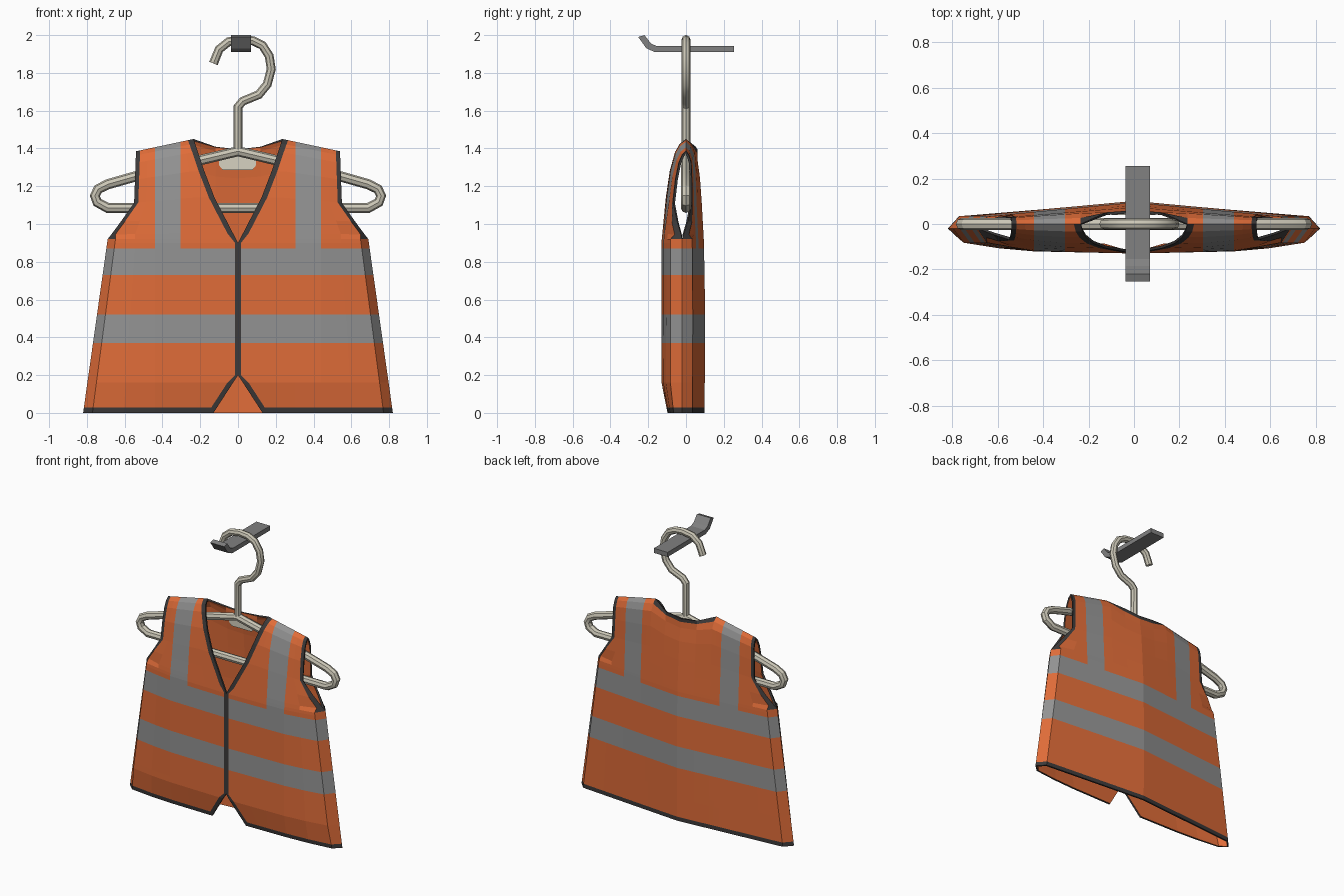
import bpy, bmesh

if "Cube" in bpy.data.objects:
    bpy.data.objects.remove(bpy.data.objects["Cube"])


def mat(name, r, g, b):
    m = bpy.data.materials.new(name)
    m.diffuse_color = (r, g, b, 1)
    m.use_nodes = True
    m.node_tree.nodes["Principled BSDF"].inputs["Base Color"].default_value = m.diffuse_color
    return m


DARK = mat("dark_binding", .045, .042, .042)
SILVER = mat("silver_tape", .29, .29, .29)
ORANGE = mat("orange_fabric", .74, .15, .04)
CREAM = mat("cream_hanger", .60, .57, .47)
LABEL = mat("label_cream", .70, .66, .55)
STEEL = mat("grey_peg", .22, .22, .22)


def lerp(x, pts):
    """Piecewise linear lookup."""
    if x <= pts[0][0]:
        return pts[0][1]
    for (a, p), (b, q) in zip(pts, pts[1:]):
        if x <= b:
            return p + (q - p) * (x - a) / (b - a)
    return pts[-1][1]


def new_object(name, bm, mats):
    me = bpy.data.meshes.new(name)
    bm.to_mesh(me)
    bm.free()
    for m in mats:
        me.materials.append(m)
    ob = bpy.data.objects.new(name, me)
    bpy.context.collection.objects.link(ob)
    return ob


# ---- vest outline tables, all by height ----
ROWS = [0, .028, .16, .2, .37, .52, .73, .87, .9, .92, .95, 1.03, 1.14, 1.28, 1.38, 1.425, 1.45]
INNER = [(0, .13), (.2, 0), (.9, 0), (1.18, .145), (1.45, .235)]
OUTER = [(0, .82), (.92, .69), (1.14, .55), (1.45, .54)]
WIDTH = [(0, .82), (.92, .69), (1.14, .59), (1.45, .585)]
BIND = [(0, .03), (.16, .03), (.2, .016), (.9, .016), (.95, .03)]
SEAM_Y = [(0, -.02), (.92, -.02), (1.45, 0)]
FRONT_Y = [(0, -.10), (.16, -.13), (.9, -.13), (1.14, -.11), (1.28, -.09),
           (1.38, -.062), (1.425, -.035), (1.45, 0)]
BACK_Y = [(0, .098), (.5, .102), (.9, .095), (1.14, .083), (1.28, .074), (1.38, .062),
          (1.425, .035), (1.45, 0)]
FRONT_F = [(0, 1), (.65, .9), (.94, .57), (1, 0)]
BACK_F = [(0, 1), (.94, .46), (1, 0)]
NECK = .235


def top_z(x, back):
    if x < NECK:
        return 1.395 + .055 * (x / NECK) ** 2 if back else 1.45
    return 1.45 - .065 * (x - NECK) / (.54 - NECK)


def vest_point(x, zn, back):
    z = zn if zn <= .92 else .92 + (zn - .92) * (top_z(x, back) - .92) / .53
    s = lerp(zn, SEAM_Y)
    depth, shape = (BACK_Y, BACK_F) if back else (FRONT_Y, FRONT_F)
    y = s + (lerp(zn, depth) - s) * lerp(x / lerp(zn, WIDTH), shape)
    if back and zn > 1.38 and x < NECK:
        y = max(y, .06 * (1 - (x / NECK) ** 2) ** .5)
    return x, y, z


def columns(zn, back):
    xo = lerp(zn, OUTER)
    xi = NECK if back else lerp(zn, INNER)
    b = xi + (.03 if back else lerp(zn, BIND))
    s0, s1 = .305, .44
    xe = .94 * xo if zn <= .92 else xo - .022
    cols = [xi, b, (b + s0) / 2, s0, s1, (s1 + xe) / 2, xe, xo]
    return [0, .12] + cols if back else cols


def face_colour(i, j, back):
    """0 binding, 1 tape, 2 fabric; j counts columns from the neck edge."""
    z = (ROWS[i] + ROWS[i + 1]) / 2
    if i == 0 or (j == 0 and not back) or (j == 6 and z > .92):
        return 0
    if j < 0 and i == len(ROWS) - 2:
        return 0
    if .37 < z < .52 or .73 < z < .87 or (j == 3 and z > .87):
        return 1
    return 2


# ---- vest: half shell, mirrored, thickened inward with a plain lining ----
bm = bmesh.new()
for back in (False, True):
    grid = [[bm.verts.new(vest_point(x, zn, back)) for x in columns(zn, back)] for zn in ROWS]
    for i in range(len(ROWS) - 1):
        for j in range(len(grid[0]) - 1):
            q = [grid[i][j], grid[i][j + 1], grid[i + 1][j + 1], grid[i + 1][j]]
            f = bm.faces.new(q[::-1] if back else q)
            f.material_index = face_colour(i, j - 2 if back else j, back)
bmesh.ops.remove_doubles(bm, verts=bm.verts, dist=.0005)
vest = new_object("vest", bm, [DARK, SILVER, ORANGE])
mir = vest.modifiers.new("mirror", 'MIRROR')
mir.use_clip = True
sol = vest.modifiers.new("thickness", 'SOLIDIFY')
sol.thickness = .012
sol.offset = -1
sol.material_offset = 5  # clamps to the last slot, so the lining is orange


# ---- hanger: bent round tubes ----
def tube(name, pts, radius, cyclic=False):
    cu = bpy.data.curves.new(name, 'CURVE')
    cu.dimensions = '3D'
    cu.bevel_depth = radius
    cu.bevel_resolution = 2
    cu.use_fill_caps = True
    sp = cu.splines.new('POLY')
    sp.points.add(len(pts) - 1)
    for p, (x, z) in zip(sp.points, pts):
        p.co = (x, 0, z, 1)
    sp.use_cyclic_u = cyclic
    ob = bpy.data.objects.new(name, cu)
    bpy.context.collection.objects.link(ob)
    ob.data.materials.append(CREAM)
    bpy.ops.object.select_all(action='DESELECT')
    ob.select_set(True)
    bpy.context.view_layer.objects.active = ob
    bpy.ops.object.convert(target='MESH')
    bpy.ops.object.shade_smooth_by_angle()


arm = [(.17, 1.345), (.55, 1.25), (.69, 1.21), (.74, 1.185), (.758, 1.15),
       (.745, 1.115), (.69, 1.085)]
tube("hanger_frame", [(0, 1.385)] + arm + [(-x, z) for x, z in reversed(arm)], .027, True)
tube("hanger_hook", [(0, 1.37), (0, 1.62), (.025, 1.65), (.11, 1.685), (.155, 1.74), (.176, 1.82),
                     (.165, 1.89), (.13, 1.945), (.08, 1.97), (.02, 1.976), (-.05, 1.965),
                     (-.10, 1.925), (-.13, 1.85)], .024)


# ---- flat parts: extruded profiles ----
def prism(name, pts, offset, material):
    bm = bmesh.new()
    f = bm.faces.new([bm.verts.new(p) for p in pts])
    r = bmesh.ops.extrude_face_region(bm, geom=[f])
    bmesh.ops.translate(bm, vec=offset,
                        verts=[v for v in r["geom"] if isinstance(v, bmesh.types.BMVert)])
    bmesh.ops.recalc_face_normals(bm, faces=bm.faces)
    return new_object(name, bm, [material])


# wall peg with upturned tip
peg = [(.255, 1.942), (-.155, 1.942), (-.185, 1.955), (-.22, 2.0), (-.253, 1.99),
       (-.21, 1.93), (-.165, 1.91), (.255, 1.91)]
prism("wall_peg", [(-.037, y, z) for y, z in peg], (.107, 0, 0), STEEL)

# blank neck label inside the back
prism("neck_label", [(-.1, .042, 1.31), (-.08, .042, 1.285), (.075, .042, 1.285),
                     (.095, .042, 1.31), (.095, .04, 1.365), (-.1, .04, 1.365)],
      (0, .006, 0), LABEL)
